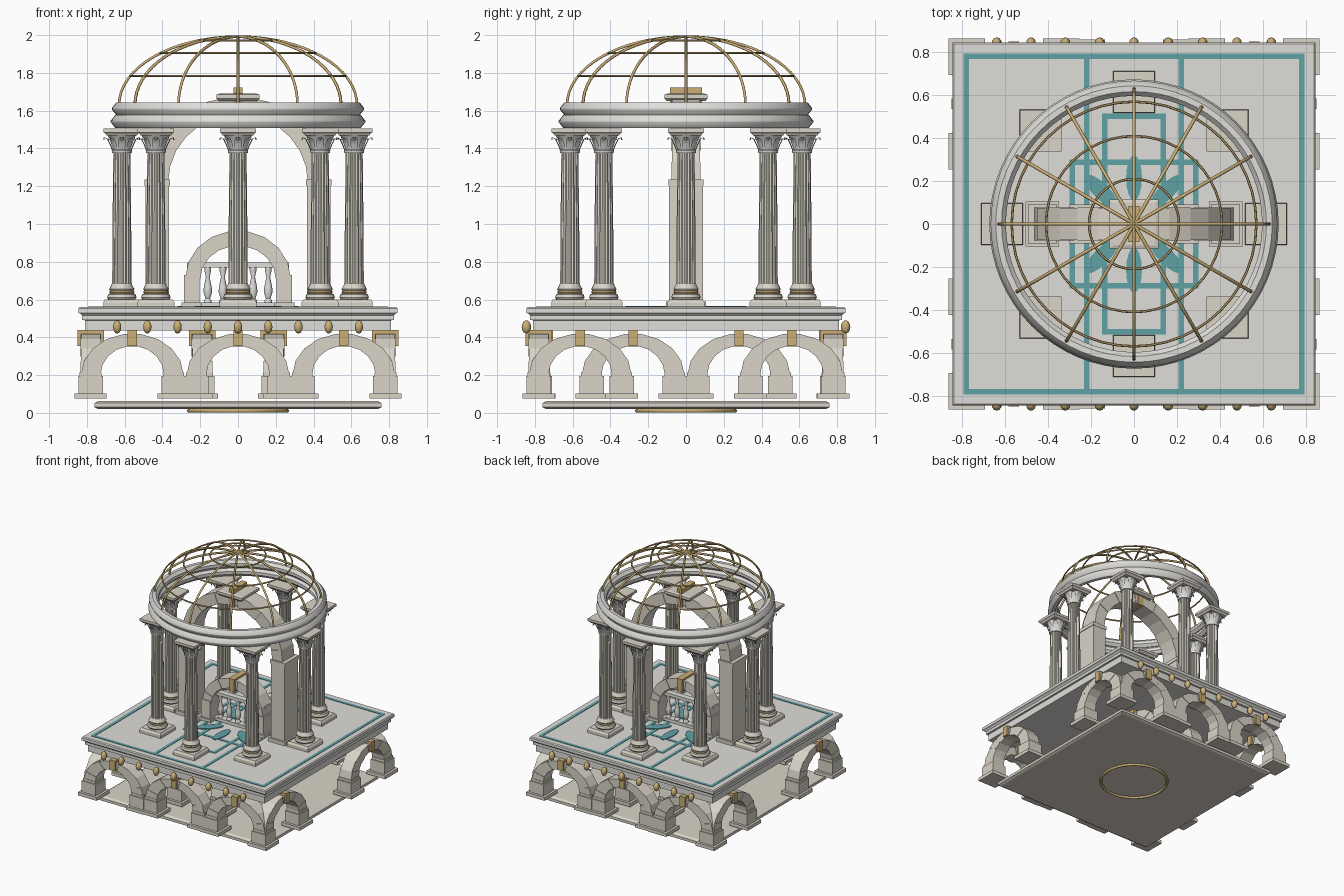
import bpy, bmesh
from math import sin, cos, pi, radians, sqrt
from mathutils import Matrix

if "Cube" in bpy.data.objects:
    bpy.data.objects.remove(bpy.data.objects["Cube"])


def mat(name, c):
    m = bpy.data.materials.new(name)
    m.diffuse_color = (*c, 1)
    m.use_nodes = True
    m.node_tree.nodes["Principled BSDF"].inputs["Base Color"].default_value = m.diffuse_color
    return m


STONE = mat("stone", (0.70, 0.66, 0.58))
MARBLE = mat("marble", (0.74, 0.73, 0.70))
GOLD = mat("gold", (0.60, 0.43, 0.18))
TEAL = mat("teal", (0.12, 0.36, 0.38))


def finish(name, bm, m, smooth=False, loc=(0, 0, 0), rot=0):
    bmesh.ops.recalc_face_normals(bm, faces=bm.faces)
    me = bpy.data.meshes.new(name)
    bm.to_mesh(me)
    bm.free()
    me.materials.append(m)
    ob = bpy.data.objects.new(name, me)
    bpy.context.collection.objects.link(ob)
    ob.location, ob.rotation_euler = loc, (0, 0, rot)
    if smooth:
        bpy.context.view_layer.objects.active = ob
        for o in bpy.context.selected_objects:
            o.select_set(False)
        ob.select_set(True)
        bpy.ops.object.shade_smooth_by_angle(angle=radians(40))
    return ob


def add_box(bm, x0, x1, y0, y1, z0, z1):
    m = Matrix.Translation(((x0 + x1) / 2, (y0 + y1) / 2, (z0 + z1) / 2)) @ \
        Matrix.Diagonal((x1 - x0, y1 - y0, z1 - z0, 1))
    bmesh.ops.create_cube(bm, size=1, matrix=m)


def box(name, x0, x1, y0, y1, z0, z1, m, loc=(0, 0, 0), rot=0):
    bm = bmesh.new()
    add_box(bm, x0, x1, y0, y1, z0, z1)
    return finish(name, bm, m, loc=loc, rot=rot)


def lathe(name, prof, m, n=24, loc=(0, 0, 0), square=False, closed=False, flute=0):
    # revolve (r, z) points; square=True gives stepped square mouldings
    bm = bmesh.new()
    n = 4 if square else n
    rings = []
    for r, z in prof:
        k = r * sqrt(2) if square else r
        a0 = pi / 4 if square else 0
        rings.append([bm.verts.new(((k - flute * (i % 2)) * cos(a0 + 2 * pi * i / n),
                                    (k - flute * (i % 2)) * sin(a0 + 2 * pi * i / n), z)) for i in range(n)])
    pairs = list(zip(rings, rings[1:])) + ([(rings[-1], rings[0])] if closed else [])
    for a, b in pairs:
        for i in range(n):
            bm.faces.new((a[i], a[(i + 1) % n], b[(i + 1) % n], b[i]))
    if not closed:
        bm.faces.new(rings[0])
        bm.faces.new(rings[-1])
    return finish(name, bm, m, smooth=not square and not flute, loc=loc)


def torus(name, R, r, z, m, n=64, k=10, loc=(0, 0)):
    prof = [(R + r * cos(2 * pi * i / k), r * sin(2 * pi * i / k)) for i in range(k)]
    return lathe(name, prof, m, n, (loc[0], loc[1], z), closed=True)


def arch_ring(name, outer, inner, d, z, n, loc, rot):
    # half ring of wedge stones with slightly alternating depth
    bm = bmesh.new()
    for s in range(n):
        a, b = pi * s / n, pi * (s + 1) / n
        dd = d - 0.004 * (s % 2)
        vs = [bm.verts.new((e[0] * cos(t), y, z + e[1] * sin(t)))
              for y in (-dd, dd) for e, t in ((outer, a), (outer, b), (inner, b), (inner, a))]
        for f in ((0, 1, 2, 3), (4, 5, 6, 7), (0, 1, 5, 4), (1, 2, 6, 5), (2, 3, 7, 6), (3, 0, 4, 7)):
            bm.faces.new([vs[i] for i in f])
    return finish(name, bm, STONE, loc=loc, rot=rot)


# bottom ring and base plate
torus("foot_ring", 0.26, 0.01, 0.011, GOLD)
lathe("base_plate", [(0.74, 0.02), (0.76, 0.03), (0.76, 0.052), (0.74, 0.063)], STONE, square=True)


# lower arcade
def arcade_arch(x, y, rot):
    loc = (x, y, 0)
    arch_ring("arcade_arch", (0.272, 0.22), (0.168, 0.155), 0.055, 0.20, 9, loc, rot)
    bm = bmesh.new()
    for s in (-0.22, 0.22):
        add_box(bm, s - 0.085, s + 0.085, -0.085, 0.085, 0.075, 0.103)
        add_box(bm, s - 0.065, s + 0.065, -0.065, 0.065, 0.10, 0.195)
        add_box(bm, s - 0.055, s + 0.055, -0.058, 0.058, 0.19, 0.215)
    finish("arcade_piers", bm, STONE, loc=loc, rot=rot)
    box("arcade_keystone", -0.024, 0.024, -0.07, 0.07, 0.355, 0.44, GOLD, loc, rot)


for s in (-1, 1):
    for x in (-0.56, 0.56):
        arcade_arch(x, s * 0.78, 0)
        arcade_arch(s * 0.78, x, pi / 2)
    arcade_arch(0, s * 0.775, 0)
    for y in (-0.28, 0.28):
        arcade_arch(s * 0.19, y, pi / 2)

# floor slab with cornice steps
lathe("floor_slab", [(0.81, 0.435), (0.81, 0.49), (0.825, 0.492), (0.825, 0.515), (0.835, 0.525),
                     (0.845, 0.53), (0.845, 0.553), (0.838, 0.56)], MARBLE, square=True)
# gold buds along front and back
for s in (-1, 1):
    for i in range(-4, 5):
        bm = bmesh.new()
        bmesh.ops.create_uvsphere(bm, u_segments=10, v_segments=8, radius=1,
                                  matrix=Matrix.Diagonal((0.023, 0.025, 0.035, 1)))
        finish("gold_bud", bm, GOLD, True, (i * 0.16, s * 0.845, 0.455))


# floor inlays
def frame(name, hx, hy, w=0.026):
    bm = bmesh.new()
    for s in (-1, 1):
        add_box(bm, -hx, hx, s * hy - (w if s > 0 else 0), s * hy + (w if s < 0 else 0), 0.555, 0.563)
        add_box(bm, s * hx - (w if s > 0 else 0), s * hx + (w if s < 0 else 0), -hy, hy, 0.555, 0.563)
    finish(name, bm, TEAL)


frame("outer_inlay", 0.795, 0.795)
frame("long_inlay", 0.15, 0.515)
frame("square_inlay", 0.30, 0.30)
for s in (-1, 1):
    box("line_inlay", s * 0.22 - 0.013, s * 0.22 + 0.013, -0.78, 0.78, 0.555, 0.563, TEAL)
for i in range(8):
    a = pi * i / 4
    bm = bmesh.new()
    bmesh.ops.create_cone(bm, cap_ends=True, segments=16, radius1=1, radius2=1, depth=1,
                          matrix=Matrix.Diagonal((0.105, 0.037, 0.01, 1)))
    finish("petal_inlay", bm, TEAL, loc=(0.215 * cos(a), 0.215 * sin(a), 0.561), rot=a)


# columns
def column(x, y):
    loc = (x, y, 0)
    lathe("column_plinth", [(0.098, 0.56), (0.098, 0.585), (0.088, 0.60)], STONE, square=True, loc=loc)
    lathe("column_base", [(0.07, 0.598), (0.078, 0.612), (0.072, 0.628), (0.06, 0.634), (0.06, 0.645),
                          (0.067, 0.655), (0.06, 0.668), (0.052, 0.685)], STONE, loc=loc)
    torus("base_band", 0.059, 0.008, 0.64, GOLD, 20, 6, (x, y))
    lathe("column_shaft", [(0.051, 0.68), (0.050, 0.95), (0.045, 1.385)], STONE, 32, loc, flute=0.005)
    lathe("capital_bell", [(0.052, 1.375), (0.054, 1.39), (0.046, 1.395), (0.05, 1.42), (0.062, 1.45),
                           (0.078, 1.472)], MARBLE, loc=loc)
    bm = bmesh.new()
    for i in range(8):  # curled leaves
        a = 2 * pi * i / 8
        rows = []
        for r, z, w in ((0.046, 1.39, 0.014), (0.058, 1.42, 0.02), (0.073, 1.45, 0.018),
                        (0.09, 1.458, 0.010), (0.092, 1.445, 0.004)):
            rows.append([bm.verts.new((q * cos(a) - t * sin(a), q * sin(a) + t * cos(a), z))
                         for q, t in ((r, -w), (r + 0.006, 0), (r, w))])
        for p, q in zip(rows, rows[1:]):
            for j in (0, 1):
                bm.faces.new((p[j], p[j + 1], q[j + 1], q[j]))
    finish("capital_leaves", bm, MARBLE, True, loc)
    lathe("capital_abacus", [(0.08, 1.468), (0.086, 1.478), (0.096, 1.485), (0.096, 1.505)],
          STONE, square=True, loc=loc)


for i in range(8):
    column(0.615 * cos(pi * i / 4), 0.615 * sin(pi * i / 4))

# entablature rings
for z, r in ((1.543, 0.638), (1.61, 0.632)):
    lathe("crown_ring", [(r - 0.035, z - 0.012), (r - 0.015, z - 0.034), (r + 0.012, z - 0.034),
                         (r + 0.036, z - 0.004), (r + 0.036, z + 0.004), (r + 0.012, z + 0.034),
                         (r - 0.015, z + 0.034), (r - 0.035, z + 0.012)], MARBLE, 64, closed=True)

# dome cage
for i in range(6):
    a = pi * i / 6
    cu = bpy.data.curves.new("dome_rib", "CURVE")
    cu.dimensions = "3D"
    cu.bevel_depth, cu.bevel_resolution = 0.008, 1
    sp = cu.splines.new("POLY")
    sp.points.add(32)
    for j, p in enumerate(sp.points):
        t = pi * j / 32
        p.co = (0.63 * cos(t) * cos(a), 0.63 * cos(t) * sin(a), 1.63 + 0.362 * sin(t), 1)
    cu.materials.append(GOLD)
    bpy.context.collection.objects.link(bpy.data.objects.new("dome_rib", cu))
for r in (0.57, 0.41, 0.21):
    torus("dome_hoop", r, 0.006, 1.63 + 0.362 * sqrt(1 - (r / 0.63) ** 2), GOLD, 48, 6)

# tall central arch
arch_ring("tall_arch", (0.465, 0.455), (0.37, 0.36), 0.078, 1.22, 13, (0, 0, 0), 0)
bm = bmesh.new()
for s in (-1, 1):
    for x0, x1, d, z0, z1 in ((0.35, 0.505, 0.105, 0.56, 0.59), (0.365, 0.49, 0.09, 0.585, 1.21),
                              (0.36, 0.495, 0.093, 1.205, 1.235)):
        add_box(bm, min(s * x0, s * x1), max(s * x0, s * x1), -d, d, z0, z1)
finish("tall_arch_piers", bm, STONE)
lathe("tall_arch_cap", [(0.1, 1.65), (0.115, 1.665), (0.115, 1.685), (0.1, 1.69)], STONE, square=True)
box("tall_arch_keystone", -0.025, 0.025, -0.085, 0.085, 1.57, 1.722, GOLD)

# small inner arch with balustrade
arch_ring("small_arch", (0.28, 0.255), (0.2, 0.175), 0.07, 0.71, 9, (0, 0, 0), 0)
bm = bmesh.new()
for s in (-0.245, 0.245):
    add_box(bm, s - 0.055, s + 0.055, -0.09, 0.09, 0.56, 0.585)
    add_box(bm, s - 0.042, s + 0.042, -0.075, 0.075, 0.58, 0.73)
finish("small_arch_piers", bm, STONE)
box("small_arch_keystone", -0.025, 0.025, -0.085, 0.085, 0.87, 0.975, GOLD)
box("rail_foot", -0.21, 0.21, -0.03, 0.03, 0.56, 0.585, MARBLE)
box("hand_rail", -0.27, 0.27, -0.025, 0.025, 0.77, 0.795, MARBLE)
for x in (-0.16, -0.08, 0, 0.08, 0.16):
    lathe("baluster", [(0.02, 0.58), (0.02, 0.595), (0.012, 0.605), (0.023, 0.64), (0.021, 0.665),
                       (0.01, 0.72), (0.018, 0.755), (0.018, 0.775)], MARBLE, 14, (x, 0, 0))
